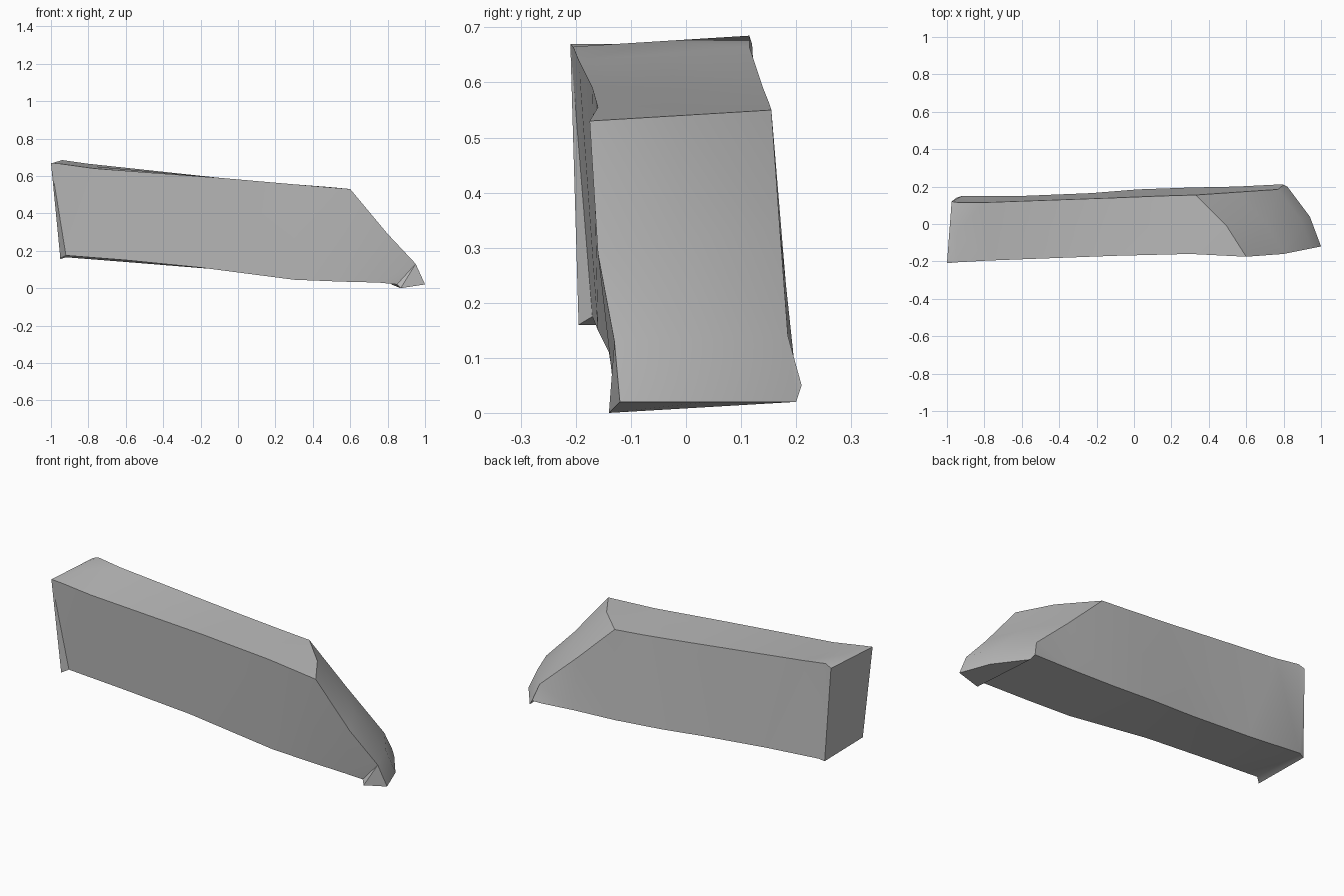
import bpy
import bmesh
import math
from mathutils import Vector

# Remove the default object
default_object = bpy.data.objects.get("Cube")
if default_object:
    bpy.data.objects.remove(default_object, do_unlink=True)


def make_material(name, colour):
    material = bpy.data.materials.new(name)
    material.use_nodes = True
    material.diffuse_color = colour
    shader = material.node_tree.nodes["Principled BSDF"]
    shader.inputs["Base Color"].default_value = colour
    return material


def to_points(rail):
    return [Vector(point) / 100 for point in rail]


# Four long edges of the slab, from the square end to the pointed end, in hundredths
front_top = to_points([
    (-100, -21, 67), (-95, -20.5, 66.5), (-77, -19.5, 64), (-10, -17, 59), (30, -16, 55.5),
    (60, -17.5, 53), (80, -16, 29), (95, -13, 13), (100, -12, 2)])
front_bottom = to_points([
    (-95, -19.5, 16), (-92, -17, 17.5), (-60, -16, 15), (-20, -14, 11), (30, -13, 4.5),
    (55, -13, 3.5), (75, -13, 3), (85, -12, 2), (87, -14, 0)])
back_top = to_points([
    (-97.5, 12, 67), (-94, 11.5, 68.5), (-80, 11.5, 66.5), (-10, 14, 59), (15, 15, 56.5),
    (33, 15.5, 55), (55, 17, 34), (77, 18.5, 14), (82, 20, 2)])
back_bottom = to_points([
    (-95, 14, 15.5), (-92, 15, 16.5), (-60, 15, 14), (-23, 16.5, 11), (2, 18.5, 9),
    (30, 19.5, 7), (55, 20, 6), (75, 21, 5), (80, 21, 5)])

# Ridge along the middle of the top, pushed out where the slanted tip begins
first_slanted = 5
ridge = []
for index, (front, back) in enumerate(zip(front_top, back_top)):
    middle = (front + back) / 2
    if index >= first_slanted:
        middle.x += 0.03
    ridge.append(middle)

# Skin the rails into one closed body
bm = bmesh.new()
rails = [front_bottom, front_top, ridge, back_top, back_bottom]
rings = [[bm.verts.new(point) for point in ring] for ring in zip(*rails)]
for ring, following in zip(rings, rings[1:]):
    for side in range(len(ring)):
        after = (side + 1) % len(ring)
        bm.faces.new((ring[side], ring[after], following[after], following[side]))
bm.faces.new(rings[0])
bm.faces.new(rings[-1])
bmesh.ops.triangulate(bm, faces=bm.faces[:])
bmesh.ops.recalc_face_normals(bm, faces=bm.faces[:])

mesh = bpy.data.meshes.new("slanted_slab")
bm.to_mesh(mesh)
bm.free()
slab = bpy.data.objects.new("slanted_slab", mesh)
bpy.context.collection.objects.link(slab)
mesh.materials.append(make_material("plain grey", (0.5, 0.5, 0.5, 1)))

# Smooth the gentle bends and keep the long edges crisp
bpy.ops.object.select_all(action="DESELECT")
slab.select_set(True)
bpy.context.view_layer.objects.active = slab
bpy.ops.object.shade_smooth_by_angle(angle=math.radians(30))
